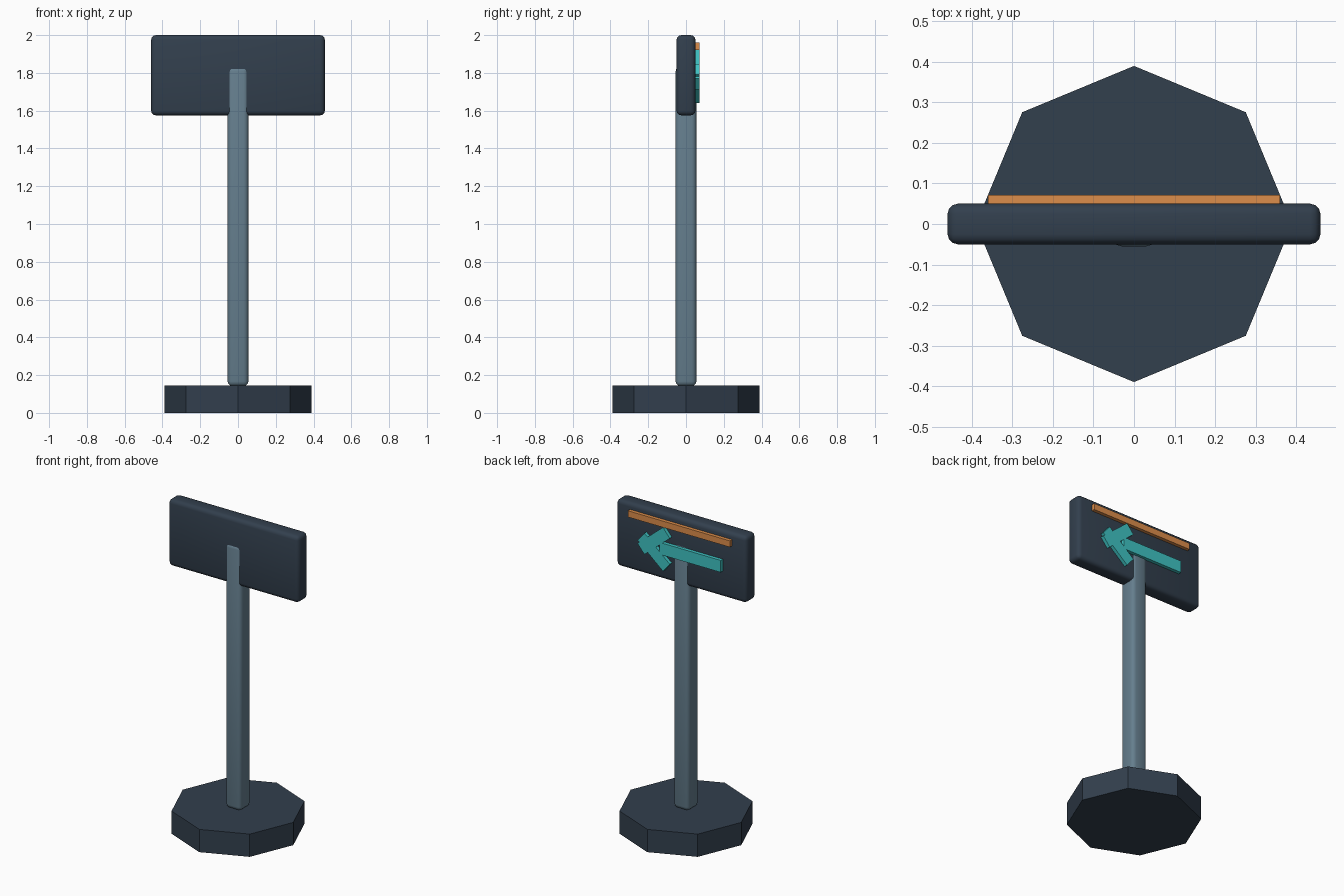
import bpy, bmesh
from math import radians
from mathutils import Matrix

if "Cube" in bpy.data.objects:
    bpy.data.objects.remove(bpy.data.objects["Cube"])


def material(name, rgb):
    m = bpy.data.materials.new(name)
    m.diffuse_color = (*rgb, 1)
    m.use_nodes = True
    m.node_tree.nodes["Principled BSDF"].inputs["Base Color"].default_value = m.diffuse_color
    return m


DARK = material("dark_slate", (0.032, 0.05, 0.075))
STEEL = material("steel_blue", (0.13, 0.21, 0.27))
TEAL = material("teal", (0.05, 0.55, 0.55))
ORANGE = material("orange", (0.72, 0.27, 0.07))


def finish(bm, name, mat, smooth=False):
    mesh = bpy.data.meshes.new(name)
    bm.to_mesh(mesh)
    bm.free()
    mesh.materials.append(mat)
    ob = bpy.data.objects.new(name, mesh)
    bpy.context.collection.objects.link(ob)
    if smooth:
        bpy.ops.object.select_all(action='DESELECT')
        ob.select_set(True)
        bpy.context.view_layer.objects.active = ob
        bpy.ops.object.shade_smooth_by_angle(angle=radians(40))
    return ob


def box(name, centre, size, mat, bevel=0, tilt=0):
    bm = bmesh.new()
    bmesh.ops.create_cube(bm, size=1, matrix=Matrix.Diagonal((*size, 1)))
    if bevel:
        bmesh.ops.bevel(bm, geom=bm.edges[:], offset=bevel, segments=3,
                        profile=0.5, affect='EDGES', clamp_overlap=True)
    bm.transform(Matrix.Translation(centre) @ Matrix.Rotation(radians(tilt), 4, 'Y'))
    return finish(bm, name, mat, bool(bevel))


# Octagonal foot
bm = bmesh.new()
bmesh.ops.create_cone(bm, cap_ends=True, segments=8, radius1=0.39, radius2=0.39,
                      depth=0.145, matrix=Matrix.Translation((0, 0, 0.0725)))
finish(bm, "base", DARK)

# Post, whose faces just break through the panel
box("post", (0, 0, 0.987), (0.11, 0.11, 1.69), STEEL, bevel=0.025)

# Sign panel
box("sign_panel", (0, 0, 1.7875), (0.92, 0.10, 0.425), DARK, bevel=0.025)

# Raised stripe and arrow on the back face
box("stripe", (0, 0.059, 1.94), (0.72, 0.026, 0.04), ORANGE)
box("arrow_shaft", (-0.08, 0.059, 1.78), (0.43, 0.026, 0.076), TEAL)
for side, label in ((1, "upper"), (-1, "lower")):
    box(f"arrow_head_{label}", (0.178, 0.059, 1.78 + side * 0.036),
        (0.234, 0.026, 0.075), TEAL, tilt=side * 40)
